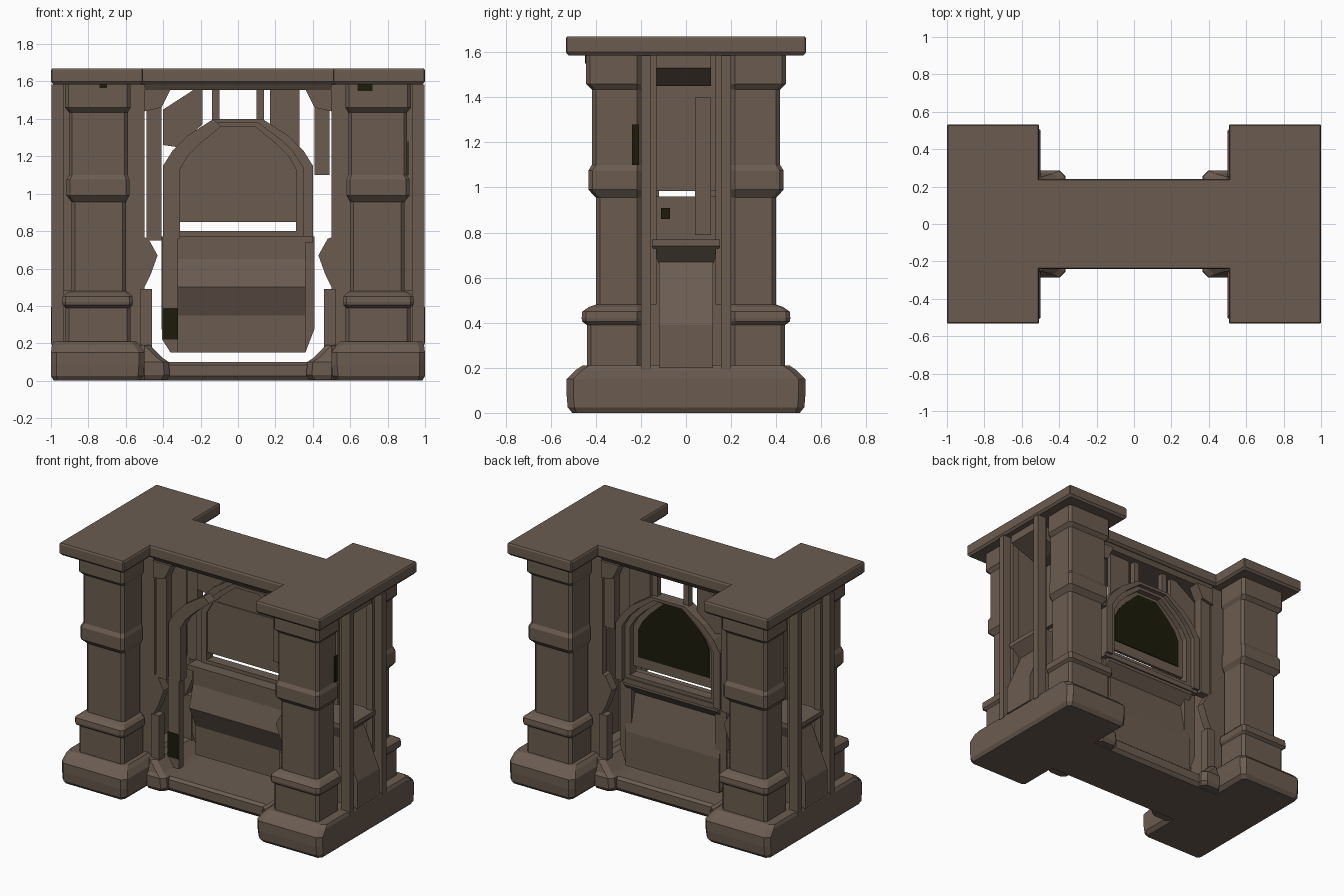
import bpy, bmesh

if "Cube" in bpy.data.objects:
    bpy.data.objects.remove(bpy.data.objects["Cube"])


def material(name, rgb):
    m = bpy.data.materials.new(name)
    m.diffuse_color = (*rgb, 1)
    m.use_nodes = True
    m.node_tree.nodes["Principled BSDF"].inputs["Base Color"].default_value = m.diffuse_color
    return m


STONE = material("brown stone", (0.147, 0.107, 0.081))
MOSS = material("dark olive", (0.012, 0.011, 0.003))


def finish(name, bm, mat):
    bmesh.ops.recalc_face_normals(bm, faces=bm.faces)
    me = bpy.data.meshes.new(name)
    bm.to_mesh(me)
    bm.free()
    me.materials.append(mat)
    ob = bpy.data.objects.new(name, me)
    bpy.context.collection.objects.link(ob)
    return ob


def skin(name, rings, mat=STONE, cap_start=True):
    """Solid through rings of equal point count."""
    bm = bmesh.new()
    vs = [[bm.verts.new(p) for p in r] for r in rings]
    n = len(vs[0])
    for a, b in zip(vs, vs[1:]):
        for i in range(n):
            bm.faces.new((a[i], a[(i + 1) % n], b[(i + 1) % n], b[i]))
    if cap_start:
        bm.faces.new(vs[0])
    bm.faces.new(vs[-1])
    return finish(name, bm, mat)


def loft(name, rings, mat=STONE, cap_start=True):
    """Rings are (z, x0, x1, y0, y1, corner chamfer)."""
    out = []
    for z, x0, x1, y0, y1, c in rings:
        x0, x1, y0, y1 = min(x0, x1), max(x0, x1), min(y0, y1), max(y0, y1)
        out.append([(x0 + c, y0, z), (x1 - c, y0, z), (x1, y0 + c, z), (x1, y1 - c, z),
                    (x1 - c, y1, z), (x0 + c, y1, z), (x0, y1 - c, z), (x0, y0 + c, z)])
    return skin(name, out, mat, cap_start)


def h_loft(name, rings):
    """H-shaped plan; rings are (z, outer x, inner x, end y, middle y, chamfer)."""
    out = []
    for z, X, x, Y, y, c in rings:
        q = [(X, Y - c), (X - c, Y), (x + c, Y), (x, Y - c), (x, y)]
        plan = q + [(-a, b) for a, b in q[::-1]]
        plan += [(-a, -b) for a, b in plan]
        out.append([(a, b, z) for a, b in plan])
    return skin(name, out)


def prism_y(name, pts, y0, y1, mat=STONE):
    """Extrude an (x, z) outline along y."""
    return skin(name, [[(x, y, z) for x, z in pts] for y in (y0, y1)], mat)


def prism_x(name, pts, x0, x1, mat=STONE):
    """Extrude a (y, z) outline along x."""
    return skin(name, [[(x, y, z) for y, z in pts] for x in (x0, x1)], mat)


def box(name, x0, x1, y0, y1, z0, z1, mat=STONE):
    return prism_y(name, [(x0, z0), (x1, z0), (x1, z1), (x0, z1)], y0, y1, mat)


# H-shaped base plate, top slab and the lintel below it
h_loft("base", [(0, .985, .53, .505, .215, .02), (.025, 1, .505, .525, .235, .03), (.085, 1, .5, .53, .235, .03),
                (.10, 1, .5, .53, .215, .03)])
h_loft("top_slab", [(1.585, .988, .52, .52, .225, .005), (1.6, 1, .507, .533, .24, .005),
                    (1.66, 1, .507, .533, .24, .005), (1.67, .994, .513, .527, .234, .005)])
prism_x("lintel", [(-.20, 1.555), (.20, 1.555), (.22, 1.584), (-.22, 1.584)], -.50, .50)

# Column profile: (height, outward growth)
COLUMN = [(.18, .04), (.39, .04), (.405, .06), (.42, .063), (.45, .06), (.47, .03), (.48, 0), (.955, 0),
          (.99, .033), (1.075, .033), (1.1, .018), (1.435, .018), (1.46, .043), (1.585, .043)]

for s, side in ((-1, "left"), (1, "right")):
    # Raised end of the base
    loft(side + "_base_end", [(z, s * (1 - o), s * (.5 + i), -.53 + y, .53 - y, .03) for z, o, i, y in
         ((.10, 0, 0, 0), (.15, 0, 0, 0), (.19, .005, .025, .04), (.21, .015, .045, .07))], cap_start=False)
    # Sloping step between the end and the middle of the base
    loft(side + "_base_step", [(z, s * x, s * .53, -y, y, .03) for z, x, y in
         ((.005, .38, .27), (.03, .365, .285), (.10, .37, .285), (.12, .40, .27), (.19, .47, .25))])

    # Side niche: sloping plinth, sill, back wall and header
    prism_y(side + "_niche_plinth", [(s * x, z) for x, z in
            ((1, .2), (1, .39), (.88, .67), (.64, .67), (.64, .2))], -.12, .12)
    skin(side + "_niche_sill", [[(s * .62, -w, z), (s * x, -w, z), (s * x, w, z), (s * .62, w, z)]
         for x, w, z in ((.87, .12, .66), (.95, .15, .74), (.95, .15, .77))])
    box(side + "_niche_low_wall", s * .62, s * .66, -.15, .15, .20, .96)
    box(side + "_niche_high_wall", s * .62, s * .66, -.15, .15, .985, 1.585)
    prism_y(side + "_niche_header", [(s * x, z) for x, z in
            ((.95, 1.585), (.95, 1.53), (.75, 1.45), (.62, 1.45), (.62, 1.585))], -.13, .11)
    box(side + "_niche_batten", s * .66, s * .74, .04, .11, .79, 1.4)

    for t, end in ((-1, "front"), (1, "back")):
        tag = f"{side}_{end}_"
        # Square moulded column
        loft(tag + "column", [(z, s * (.60 - g * .6), s * (.89 + g * .8), t * .20, t * (.40 + g), .018)
                              for z, g in COLUMN])
        # Slats of the side niche
        box(tag + "side_post", s * .93, s * .998, t * .155, t * .20, .19, 1.585)
        box(tag + "side_inner_post", s * .89, s * .94, t * .13, t * .16, .48, 1.585)
        # Wall strip joining the column to the window bay
        box(tag + "bay_wall", s * .50, s * .66, t * .15, t * .20, .18, 1.585)
        # Post beside the window and its broken lower parts
        box(tag + "window_post", s * .41, s * .49, t * .14, t * .20, 1.10 if s > 0 else .75, 1.58)
        prism_y(tag + "broken_post", [(s * x, z) for x, z in
                ((.51, .77), (.48, .76), (.43, .67), (.47, .56), (.51, .48))], t * .14, t * .20)
        box(tag + "low_post", s * .46, s * .52, t * .15, t * .21, .18, .49)
        # Slanted bracket under the lintel
        prism_y(tag + "bracket", [(s * x, z) for x, z in
                ((.50, 1.56), (.36, 1.56), (.41, 1.46), (.50, 1.44))], t * .14, t * .22)
    # Jamb of the wall below the window
    prism_y(side + "_back_jamb", [(s * x, z) for x, z in
            ((.32, .15), (.36, .15), (.41, .28), (.41, .77), (.32, .77))], .08, .14)

prism_y("left_front_jamb", [(-.32, .15), (-.36, .15), (-.405, .22), (-.405, .77), (-.32, .77)], -.19, -.14)

# Wall below the window
prism_x("wall_below_window", [(.02, .74), (.02, .65), (-.02, .50), (.05, .35), (.05, .15), (.15, .15),
                              (.15, .39), (.10, .65), (.17, .72), (.17, .74)], -.36, .36)
box("window_sill", -.40, .40, .02, .18, .74, .775)
box("window_sill_lip", -.32, .32, .10, .17, .775, .80)

# Pointed arch frame in two steps, pane and spandrels
OUT = [(.40, .76), (.40, 1.15), (.35, 1.23), (.27, 1.31), (.13, 1.40), (0, 1.40)]
MID = [(.35, .76), (.35, 1.14), (.30, 1.22), (.23, 1.29), (.11, 1.38), (0, 1.38)]
INN = [(.31, .76), (.31, 1.13), (.27, 1.20), (.20, 1.27), (.09, 1.36), (0, 1.36)]


def half_arch(name, s, outer, inner, y0, y1):
    pts = outer + inner[::-1]
    prism_y(name, [(s * x, z) for x, z in pts], y0, y1)


for s, side in ((-1, "left"), (1, "right")):
    half_arch(side + "_arch_outer", s, OUT, MID, .11, .20)
    half_arch(side + "_arch_inner", s, MID, INN, .10, .17)
half_arch("front_arch_remnant", -1, OUT[:5], INN[:5], -.19, -.12)


def pane(name, k, low, y0, y1, mat):
    half = [(x * k, z if k == 1 else z - .02) for x, z in INN[1:5]]
    pts = [(INN[0][0] * k, low)] + half
    prism_y(name, pts + [(-x, z) for x, z in pts[::-1]], y0, y1, mat)


pane("window_pane", 1, .85, .11, .13, STONE)
pane("window_glass_back", .88, .92, .13, .136, MOSS)
box("pane_panel", -.235, .235, .103, .11, .92, 1.22)

prism_y("left_spandrel", [(-.40, 1.26), (-.40, 1.45), (-.23, 1.56), (-.19, 1.56), (-.19, 1.37), (-.33, 1.25)], .12, .15)
prism_y("right_spandrel", [(.33, 1.25), (.33, 1.56), (.17, 1.56), (.17, 1.37)], .12, .15)
for x in (-.12, .12):
    box("hanging_slat", x - .02, x + .02, .13, .17, 1.38, 1.56)

# Dark patches
box("jamb_patch", -.402, -.322, -.197, -.19, .22, .39, MOSS)
box("column_patch", .64, .72, -.449, -.442, 1.55, 1.585, MOSS)
box("left_column_patch", -.74, -.70, -.449, -.442, 1.565, 1.585, MOSS)
box("niche_patch", .66, .668, -.11, -.07, .86, .91, MOSS)
box("side_patch", .905, .912, -.24, -.21, 1.1, 1.28, MOSS)
